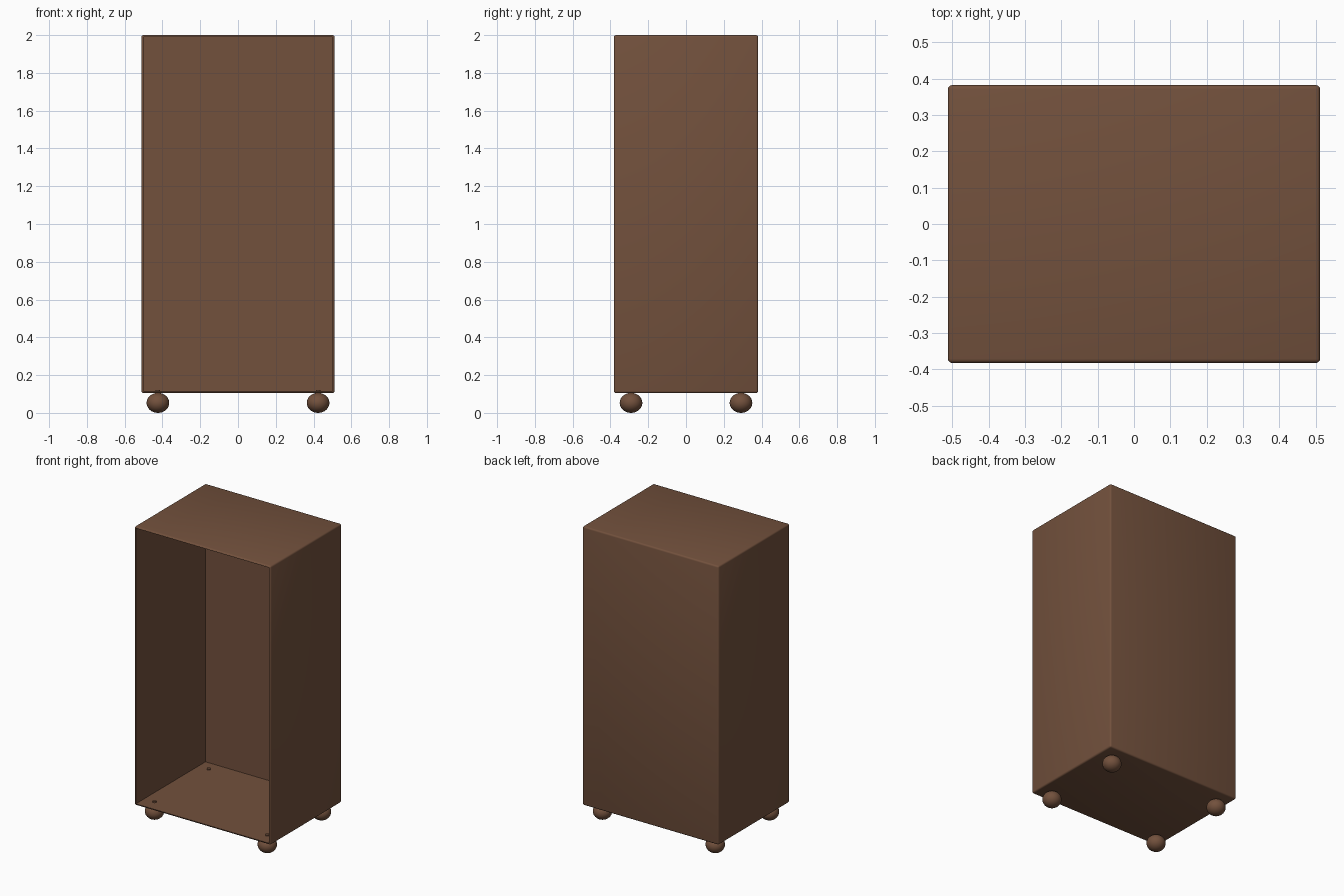
import bpy, bmesh, math

if "Cube" in bpy.data.objects:
    bpy.data.objects.remove(bpy.data.objects["Cube"])

W, D, Z0, Z1 = 0.512, 0.382, 0.105, 2.0   # half width, half depth, bottom, top
T = 0.013                                 # board thickness

wood = bpy.data.materials.new("brown wood")
wood.diffuse_color = (0.17, 0.082, 0.046, 1)
wood.use_nodes = True
wood.node_tree.nodes["Principled BSDF"].inputs["Base Color"].default_value = wood.diffuse_color


def finish(name, bm):
    bmesh.ops.recalc_face_normals(bm, faces=bm.faces)
    me = bpy.data.meshes.new(name)
    bm.to_mesh(me)
    bm.free()
    ob = bpy.data.objects.new(name, me)
    bpy.context.collection.objects.link(ob)
    me.materials.append(wood)
    return ob


def smooth(ob, angle):
    bpy.ops.object.select_all(action='DESELECT')
    ob.select_set(True)
    bpy.context.view_layer.objects.active = ob
    bpy.ops.object.shade_smooth_by_angle(angle=math.radians(angle))


# Cabinet shell: box whose front is inset to a rim and pushed back as a cavity
bm = bmesh.new()
bmesh.ops.create_cube(bm, size=1)
for v in bm.verts:
    v.co = (v.co.x * 2 * W, v.co.y * 2 * D, Z0 + (v.co.z + 0.5) * (Z1 - Z0))
outer = bm.edges[:]
front = min(bm.faces, key=lambda f: f.calc_center_median().y)
bmesh.ops.inset_region(bm, faces=[front], thickness=T)
cavity = bmesh.ops.extrude_discrete_faces(bm, faces=[front])["faces"][0]
for v in cavity.verts:
    v.co.y = D - T
# Round the outside edges
bmesh.ops.bevel(bm, geom=outer, offset=0.011, segments=3, profile=0.5, affect='EDGES')
shell = finish("cabinet_shell", bm)
smooth(shell, 35)

# Bun feet, each with a small stud through the floor
for sx in (-1, 1):
    for sy in (-1, 1):
        side = ("left", "right")[sx > 0]
        end = ("front", "back")[sy > 0]
        x, y = sx * 0.424, sy * 0.291
        bm = bmesh.new()
        bmesh.ops.create_uvsphere(bm, u_segments=32, v_segments=16, radius=1)
        for v in bm.verts:
            v.co = (x + v.co.x * 0.06, y + v.co.y * 0.06, 0.053 + v.co.z * 0.053)
        stud = bmesh.ops.create_cone(bm, cap_ends=True, segments=16, radius1=0.012,
                                     radius2=0.012, depth=0.03)["verts"]
        bmesh.ops.translate(bm, verts=stud, vec=(x, y, 0.107))
        smooth(finish(f"{end}_{side}_foot", bm), 40)
